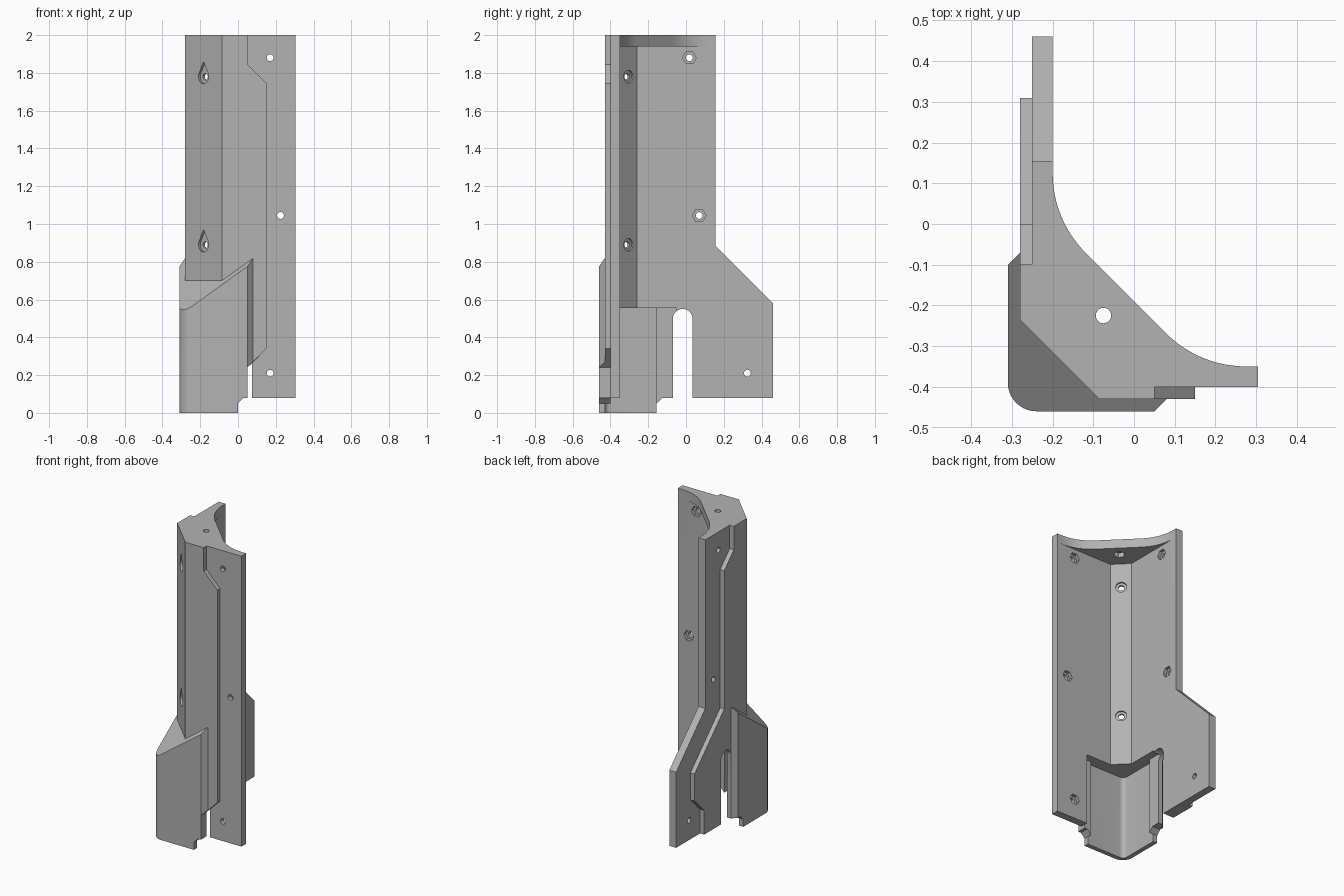
import bpy, bmesh
from math import sin, cos, pi
from mathutils import Matrix

if "Cube" in bpy.data.objects:
    bpy.data.objects.remove(bpy.data.objects["Cube"])

mat = bpy.data.materials.new("mid grey")
mat.use_nodes = True
GREY = (0.45, 0.45, 0.45, 1)
mat.diffuse_color = GREY
mat.node_tree.nodes["Principled BSDF"].inputs["Base Color"].default_value = GREY


def prism(name, pts, axis, a, b, matrix=None, top=None):
    """Extrude a 2D outline along an axis from a to b."""
    place = {"x": lambda p, q, h: (h, p, q),
             "y": lambda p, q, h: (p, h, q),
             "z": lambda p, q, h: (p, q, h)}[axis]
    bm = bmesh.new()
    low = [bm.verts.new(place(p, q, a)) for p, q in pts]
    high = [bm.verts.new(place(p, q, top(p, q) if top else b)) for p, q in pts]
    bm.faces.new(low)
    bm.faces.new(high)
    n = len(pts)
    for i in range(n):
        j = (i + 1) % n
        bm.faces.new((low[i], low[j], high[j], high[i]))
    bmesh.ops.recalc_face_normals(bm, faces=bm.faces)
    if matrix:
        bm.transform(matrix)
    me = bpy.data.meshes.new(name)
    bm.to_mesh(me)
    bm.free()
    me.materials.append(mat)
    ob = bpy.data.objects.new(name, me)
    bpy.context.collection.objects.link(ob)
    return ob


def combine(body, tool, op):
    """Apply an exact boolean and discard the helper."""
    mod = body.modifiers.new(op, "BOOLEAN")
    mod.object, mod.operation, mod.solver = tool, op, "EXACT"
    bpy.context.view_layer.update()
    deps = bpy.context.evaluated_depsgraph_get()
    me = bpy.data.meshes.new_from_object(body.evaluated_get(deps))
    body.modifiers.clear()
    body.data = me
    bpy.data.objects.remove(tool)


def rect(p0, q0, p1, q1):
    return [(p0, q0), (p1, q0), (p1, q1), (p0, q1)]


def arc(cx, cy, r, a0, a1, n):
    return [(cx + r * cos(a0 + (a1 - a0) * i / n),
             cy + r * sin(a0 + (a1 - a0) * i / n)) for i in range(n + 1)]


def ring(cx, cy, r, n):
    return arc(cx, cy, r, 0, 2 * pi, n)[:-1]


def mirror(pts):
    """Reflect a plan outline across the corner's diagonal."""
    return [(y + 0.15, x - 0.15) for x, y in reversed(pts)]


def add(*args, **kw):
    combine(body, prism(*args, **kw), "UNION")


def cut(*args, **kw):
    combine(body, prism(*args, **kw), "DIFFERENCE")


# Two walls of the corner, the side one with a wing at its foot
body = prism("corner_bracket", rect(-0.24, 0, 0.305, 2), "y", -0.40, -0.35)
add("side_wall", [(-0.39, 0), (0.46, 0), (0.46, 0.58), (0.155, 0.885),
                  (0.155, 2), (-0.39, 2)], "x", -0.25, -0.20)

# Raised outer pads
add("front_pad", [(-0.27, 0), (0.15, 0), (0.15, 1.745), (0.05, 1.845),
                  (0.05, 2), (-0.27, 2)], "y", -0.43, -0.37)
add("side_pad", [(-0.42, 0), (0.21, 0), (0.21, 0.24), (0.31, 0.34),
                 (0.31, 0.52), (0, 0.83), (0, 1.745), (-0.10, 1.845),
                 (-0.10, 2), (-0.42, 2)], "x", -0.28, -0.22)

# Inner diagonal filling and outer diagonal face
add("inner_diagonal", [(-0.24, -0.22), (-0.24, -0.39), (-0.07, -0.39)], "z", 0, 2)
cut("outer_diagonal", [(-0.8, 0.285), (-0.8, -0.815), (0.3, -0.815)], "z", -1, 3)

# Top cap with flared edge
flare = []
for i in range(13):
    t = i / 12
    flare.append((-0.20 + 0.085 * t * t,
                  0.01 + 0.12 * (1 - t) ** 2 - 0.085 * t * t))
cap = ([(-0.23, 0.13)] + flare + mirror(flare)
       + [(0.28, -0.38), (-0.10, -0.38), (-0.23, -0.25)])
add("top_cap", cap, "z", 1.94, 2)

# Foot block with sloping top and rounded corner
block = ([(0.05, -0.46), (0.08, -0.43), (0.08, -0.37), (-0.11, -0.37),
          (-0.22, -0.26), (-0.22, -0.07), (-0.28, -0.07), (-0.31, -0.10)]
         + arc(-0.24, -0.39, 0.07, pi, 1.5 * pi, 10))
add("foot_block", block, "z", 0, 1,
    top=lambda x, y: 0.70 + 0.72 * (x + y + 0.515))

# Lower edges stepped up outside the foot
step = [(0, -1), (0, 0.05), (0.03, 0.08), (1, 0.08), (1, -1)]
cut("front_step", step, "y", -1, 1)
cut("side_step", [(p - 0.155, q) for p, q in step], "x", -1, 1)
cut("pad_foot", [(0.05, -1), (0.05, 0.24), (0.5, 0.69), (0.5, -1)], "y", -1, -0.40)

# Hollow inside the foot, with a shallower recess beside it
cavity = [(0, -0.43), (0, -0.155), (-0.28, -0.155)] + arc(
    -0.25, -0.40, 0.03, pi, 1.5 * pi, 6)
cut("foot_cavity", cavity, "z", -1, 0.555)
cut("foot_recess", rect(-0.25, -0.40, 0.075, -0.05), "z", -1, 0.555)

# Arched slot in the side wall
slot = [(-0.07, -1), (0.035, -1)] + arc(-0.0175, 0.4975, 0.0525, 0, pi, 16)
cut("side_slot", slot, "x", -1, 0)

# Screw holes with hexagonal pockets on the inner faces
for x, z, y, hexed in ((0.17, 1.88, 0.018, True), (0.225, 1.045, 0.07, True),
                       (0.17, 0.21, 0.325, False)):
    cut("front_hole", ring(x, z, 0.018, 20), "y", -1, -0.2)
    cut("front_pocket", ring(x, z, 0.036, 6), "y", -0.372, -0.2)
    cut("side_hole", ring(y, z, 0.018, 20), "x", -1, -0.1)
    if hexed:
        cut("side_pocket", ring(y, z, 0.036, 6), "x", -0.222, -0.1)
cut("cap_hole", ring(-0.075, -0.225, 0.019, 24), "z", 1.8, 2.2)
cut("cap_pocket", ring(-0.075, -0.225, 0.036, 6), "z", 1.8, 1.97)

# Teardrop pockets and holes through the diagonal
for z in (1.78, 0.89):
    turn = Matrix.Translation((-0.1825, -0.3325, z)) @ Matrix.Rotation(-pi / 4, 4, "Z")
    drop = arc(0, 0, 0.038, 0.85 * pi, 2.15 * pi, 20) + [(0, 0.08)]
    cut("teardrop", drop, "y", -0.1, 0.014, matrix=turn)
    cut("diagonal_hole", ring(0, 0, 0.018, 20), "y", -0.1, 0.1, matrix=turn)
    cut("diagonal_pocket", ring(0, 0, 0.034, 20), "y", 0.028, 0.1, matrix=turn)

# Finish: one grey, smooth only on the rounded parts
body.data.materials.clear()
body.data.materials.append(mat)
for face in body.data.polygons:
    face.material_index = 0
bpy.ops.object.select_all(action="DESELECT")
body.select_set(True)
bpy.context.view_layer.objects.active = body
bpy.ops.object.shade_smooth_by_angle(angle=0.5)
